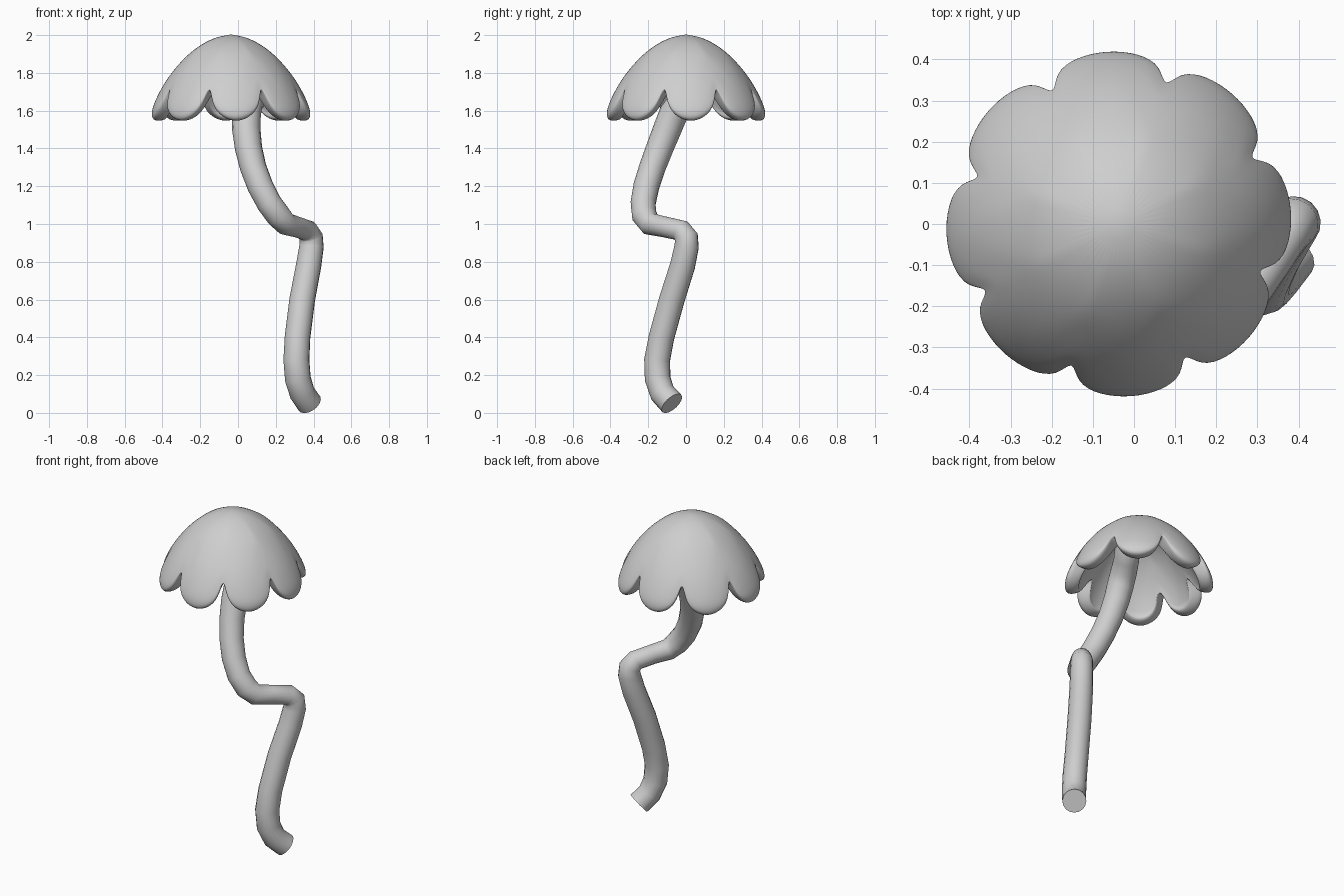
import bpy, bmesh
from math import sin, cos, pi, radians, sqrt

cube = bpy.data.objects.get("Cube")
if cube:
    bpy.data.objects.remove(cube)

grey = bpy.data.materials.new("soft grey")
grey.use_nodes = True
grey.diffuse_color = (0.62, 0.62, 0.62, 1)
grey.node_tree.nodes["Principled BSDF"].inputs["Base Color"].default_value = (0.62, 0.62, 0.62, 1)

LOBES, STEPS, ROWS = 8, 6, 9
CENTRE_X, TURN = -0.037, radians(4)
# dome profile from the crown to the rim: radius, height
PROFILE = [(0, 2.005), (0.12, 1.98), (0.225, 1.907), (0.314, 1.805), (0.374, 1.715),
           (0.41, 1.64), (0.428, 1.59), (0.418, 1.532)]


def dome_point(t):
    """Point on the profile, t running from 0 (crown) to 1 (rim)."""
    f = t * (len(PROFILE) - 1)
    i = min(int(f), len(PROFILE) - 2)
    a, b = PROFILE[i], PROFILE[i + 1]
    return [p + (q - p) * (f - i) for p, q in zip(a, b)]


def finish(obj):
    obj.data.materials.append(grey)
    bpy.context.view_layer.objects.active = obj
    obj.select_set(True)


# scalloped cap: round at the crown, each lobe ending in a half ellipse
bm = bmesh.new()
crown = bm.verts.new((CENTRE_X, 0, PROFILE[0][1]))
columns = []
for lobe in range(LOBES):
    for k in range(STEPS):
        even = 2 * k / STEPS - 1
        rim = sin(pi * even / 2)
        cut = 0.48 * (1 - sqrt(max(0, 1 - rim * rim)))
        column = []
        for row in range(1, ROWS + 1):
            s = row / ROWS
            u = even + (rim - even) * s * s
            angle = TURN + 2 * pi / LOBES * (lobe + u / 2)
            t = s - cut * s * s
            r, z = dome_point(t)
            r *= 1 - 0.08 * u * u * t ** 3
            column.append(bm.verts.new((CENTRE_X + r * cos(angle), r * sin(angle), z)))
        columns.append(column)
for a, b in zip(columns, columns[1:] + columns[:1]):
    bm.faces.new((crown, a[0], b[0]))
    for i in range(ROWS - 1):
        bm.faces.new((a[i], a[i + 1], b[i + 1], b[i]))
mesh = bpy.data.meshes.new("cap")
bm.to_mesh(mesh)
bm.free()
cap = bpy.data.objects.new("cap", mesh)
bpy.context.collection.objects.link(cap)
finish(cap)
shell = cap.modifiers.new("thickness", "SOLIDIFY")
shell.thickness, shell.offset = 0.08, -1
smooth = cap.modifiers.new("rounding", "SUBSURF")
smooth.levels = smooth.render_levels = 2
mesh.shade_smooth()

# crooked stem: x, y, z, radius
PATH = [(0.378, -0.075, 0.05, 0.068), (0.34, -0.125, 0.105, 0.068), (0.317, -0.15, 0.18, 0.069),
        (0.309, -0.153, 0.28, 0.069), (0.315, -0.13, 0.4, 0.068), (0.34, -0.075, 0.6, 0.068),
        (0.374, -0.018, 0.78, 0.067), (0.389, 0.003, 0.88, 0.065), (0.387, 0.002, 0.93, 0.063),
        (0.367, -0.025, 0.965, 0.058), (0.31, -0.115, 0.985, 0.056), (0.255, -0.19, 1.0, 0.061),
        (0.213, -0.221, 1.045, 0.067), (0.165, -0.227, 1.11, 0.067), (0.118, -0.21, 1.2, 0.069),
        (0.08, -0.178, 1.3, 0.07), (0.056, -0.14, 1.4, 0.072), (0.044, -0.1, 1.5, 0.075),
        (0.044, -0.068, 1.58, 0.077), (0.056, -0.025, 1.64, 0.076), (0.09, 0.04, 1.68, 0.073),
        (0.13, 0.1, 1.73, 0.072), (0.145, 0.13, 1.81, 0.072)]
curve = bpy.data.curves.new("stem", "CURVE")
curve.dimensions = "3D"
curve.bevel_depth, curve.bevel_resolution = 1, 6
curve.use_fill_caps = True
line = curve.splines.new("POLY")
line.points.add(len(PATH) - 1)
for point, (x, y, z, radius) in zip(line.points, PATH):
    point.co = (x, y, z, 1)
    point.radius = radius
tube = bpy.data.objects.new("stem_path", curve)
bpy.context.collection.objects.link(tube)
stem_mesh = bpy.data.meshes.new_from_object(tube.evaluated_get(bpy.context.evaluated_depsgraph_get()))
bpy.data.objects.remove(tube)
stem = bpy.data.objects.new("stem", stem_mesh)
bpy.context.collection.objects.link(stem)
stem_mesh.materials.clear()
bm = bmesh.new()
bm.from_mesh(stem_mesh)
bmesh.ops.remove_doubles(bm, verts=bm.verts, dist=0.0005)
bmesh.ops.recalc_face_normals(bm, faces=bm.faces)
bm.to_mesh(stem_mesh)
bm.free()
bpy.ops.object.select_all(action="DESELECT")
finish(stem)
bpy.ops.object.shade_smooth_by_angle(angle=radians(60))
